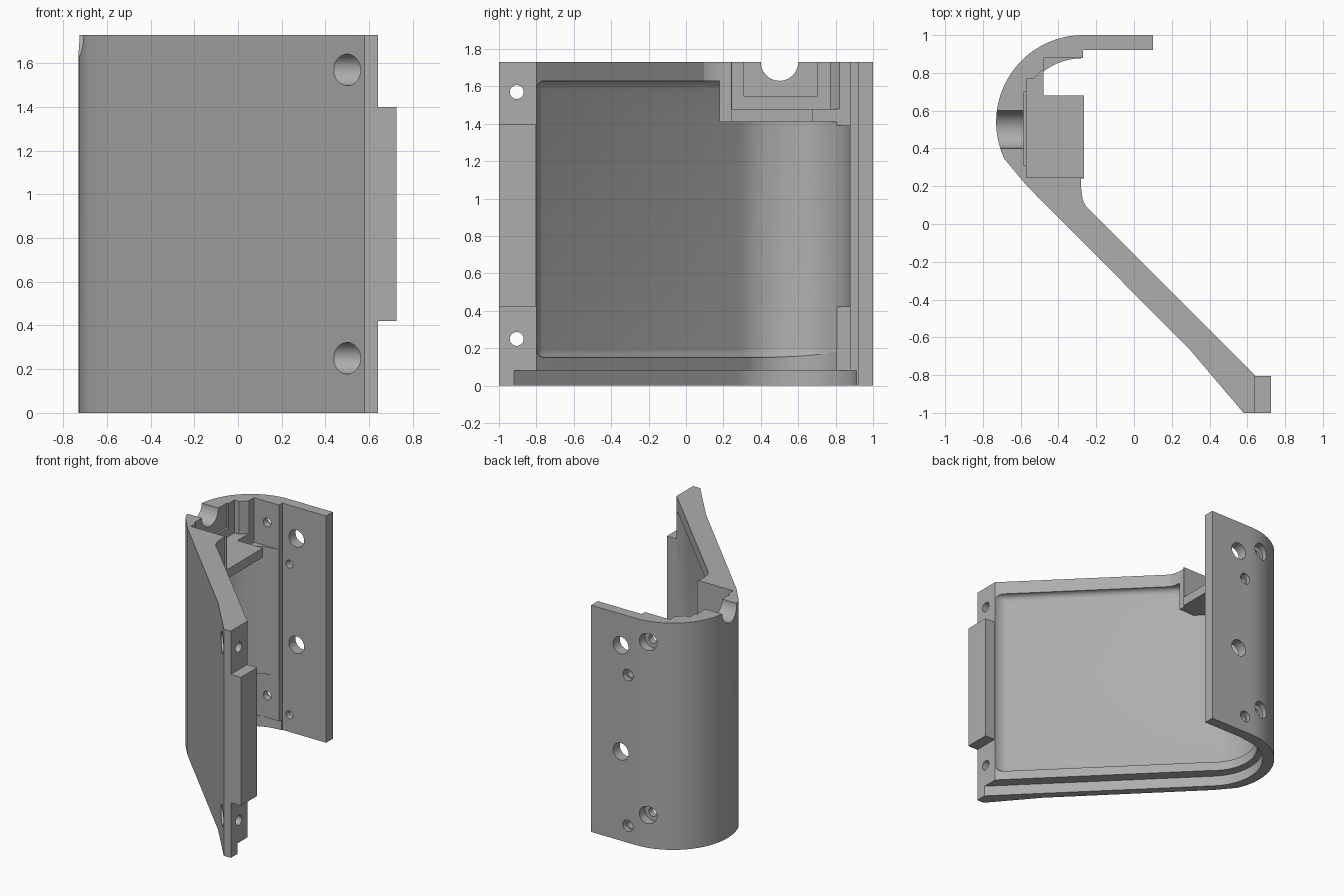
import bpy, bmesh, math

if "Cube" in bpy.data.objects:
    bpy.data.objects.remove(bpy.data.objects["Cube"])

HEIGHT = 1.73
CX, CY = -0.27, 0.53          # centre of the curved corner

grey = bpy.data.materials.new("plain grey")
grey.diffuse_color = (0.42, 0.42, 0.42, 1)
grey.use_nodes = True
grey.node_tree.nodes["Principled BSDF"].inputs["Base Color"].default_value = grey.diffuse_color


def arc(a0, a1, r0, r1=None, n=24, cy=CY):
    """Arc points about the corner centre, radius blending from r0 to r1."""
    r1 = r0 if r1 is None else r1
    pts = []
    for i in range(n + 1):
        t = i / n
        a, r = math.radians(a0 + (a1 - a0) * t), r0 + (r1 - r0) * t
        pts.append((CX + r * math.cos(a), cy + r * math.sin(a)))
    return pts


def prism(name, pts, z0, z1):
    bm = bmesh.new()
    face = bm.faces.new([bm.verts.new((x, y, z0)) for x, y in pts])
    top = bmesh.ops.extrude_face_region(bm, geom=[face])["geom"]
    bmesh.ops.translate(bm, vec=(0, 0, z1 - z0),
                        verts=[v for v in top if isinstance(v, bmesh.types.BMVert)])
    bmesh.ops.recalc_face_normals(bm, faces=bm.faces[:])
    me = bpy.data.meshes.new(name)
    bm.to_mesh(me)
    bm.free()
    ob = bpy.data.objects.new(name, me)
    me.materials.append(grey)
    bpy.context.collection.objects.link(ob)
    return ob


def box(name, x0, x1, y0, y1, z0, z1):
    return prism(name, [(x0, y0), (x1, y0), (x1, y1), (x0, y1)], z0, z1)


def rod(axis, r, a, z, start, end):
    """Cylinder along x (a = y) or along y (a = x)."""
    mid = (start + end) / 2
    along_x = axis == "x"
    bpy.ops.mesh.primitive_cylinder_add(
        vertices=40, radius=r, depth=abs(end - start),
        location=(mid, a, z) if along_x else (a, mid, z),
        rotation=(0, math.pi / 2, 0) if along_x else (math.pi / 2, 0, 0))
    return bpy.context.object


def apply_mod(ob, mod):
    bpy.context.view_layer.objects.active = ob
    bpy.ops.object.modifier_apply(modifier=mod.name)


def combine(ob, tool, op):
    mod = ob.modifiers.new("bool", "BOOLEAN")
    mod.operation, mod.object, mod.solver = op, tool, "EXACT"
    apply_mod(ob, mod)
    bpy.data.objects.remove(tool)


# Bent shell: slanted wall, round corner and back plate
outer = arc(90, 205, 0.46, cy=0.54) + [(-0.57, 0.205), (0.30, -0.67), (0.58, -1), (0.64, -1)]
inner = ([(0.64, -0.80)] + arc(225, 135, 0.297, 0.345) + arc(135, 90, 0.345)[1:]
         + [(CX, 0.92), (0.10, 0.92), (0.10, 1.0)])
shell = prism("bracket_shell", outer + inner, 0, HEIGHT)

# Shallow filleted pocket on the inside
pocket = prism("pocket", [(0.9, -0.80), (0.574, -0.80)] + arc(225, 90, 0.348)
               + [(0.9, CY + 0.348)], 0.15, 1.63)
bev = pocket.modifiers.new("fillet", "BEVEL")
bev.width, bev.segments, bev.limit_method, bev.angle_limit = 0.045, 5, "ANGLE", math.radians(35)
apply_mod(pocket, bev)
combine(shell, pocket, "DIFFERENCE")

# Stepped lip along the bottom edge
combine(shell, prism("bottom_step", [(0.9, -1.18)] + arc(225, 90, 0.382) + [(0.9, CY + 0.382)],
                     -0.1, 0.08), "DIFFERENCE")

# Housing with a shelf at the top of the corner
combine(shell, prism("housing", [(-0.28, 0.18), (-0.28, 0.24), (-0.265, 0.24), (-0.265, 0.68),
                                 (-0.48, 0.68), (-0.48, 0.81), (-0.54, 0.81), (-0.61, 0.74),
                                 (-0.61, 0.28), (-0.51, 0.18)], 1.41, HEIGHT), "UNION")
combine(shell, prism("rim_fillet", [(-0.255, 0.095), (-0.272, 0.13), (-0.28, 0.19),
                                    (-0.42, 0.20), (-0.37, 0.16)], 1.63, HEIGHT), "UNION")
combine(shell, prism("housing_cavity", [(-0.2, 0.245), (-0.57, 0.245), (-0.57, 0.77),
                                        (-0.53, 0.77), (-0.48, 0.82), (-0.2, 0.82)],
                     1.48, 1.9), "DIFFERENCE")
combine(shell, box("cavity_slot", -0.585, -0.5, 0.31, 0.70, 1.545, 1.9), "DIFFERENCE")

# Flat seats behind the plate screws
for z0, z1 in ((0.08, 0.42), (1.39, 1.9)):
    combine(shell, box("screw_seat", -0.48, -0.2, 0.70, 0.88, z0, z1), "DIFFERENCE")

# Tab on the free edge
combine(shell, box("edge_tab", 0.60, 0.725, -1.0, -0.805, 0.42, 1.40), "UNION")

# Cable notch in the top of the corner
combine(shell, rod("x", 0.10, 0.50, HEIGHT, -0.9, -0.5), "DIFFERENCE")

# Counterbored screw holes, near the free edge and in the back plate
for z in (0.25, 1.57):
    combine(shell, rod("x", 0.037, -0.905, z, 0.3, 0.8), "DIFFERENCE")
    combine(shell, rod("x", 0.072, -0.905, z, 0.2, 0.57), "DIFFERENCE")
    combine(shell, rod("y", 0.033, -0.37, z, 0.8, 1.1), "DIFFERENCE")
    combine(shell, rod("y", 0.065, -0.37, z, 0.93, 1.1), "DIFFERENCE")

# Large and small holes through the back plate
for z in (0.68, 1.49):
    combine(shell, rod("y", 0.065, -0.15, z, 0.85, 1.1), "DIFFERENCE")
for z in (0.13, 1.28):
    combine(shell, rod("y", 0.03, -0.21, z, 0.85, 1.1), "DIFFERENCE")
    combine(shell, rod("y", 0.043, -0.21, z, 0.965, 1.1), "DIFFERENCE")

# Single material and smooth curves with crisp edges
shell.data.materials.clear()
shell.data.materials.append(grey)
for p in shell.data.polygons:
    p.material_index = 0
bpy.ops.object.select_all(action="DESELECT")
shell.select_set(True)
bpy.context.view_layer.objects.active = shell
bpy.ops.object.shade_smooth_by_angle(angle=math.radians(25))
